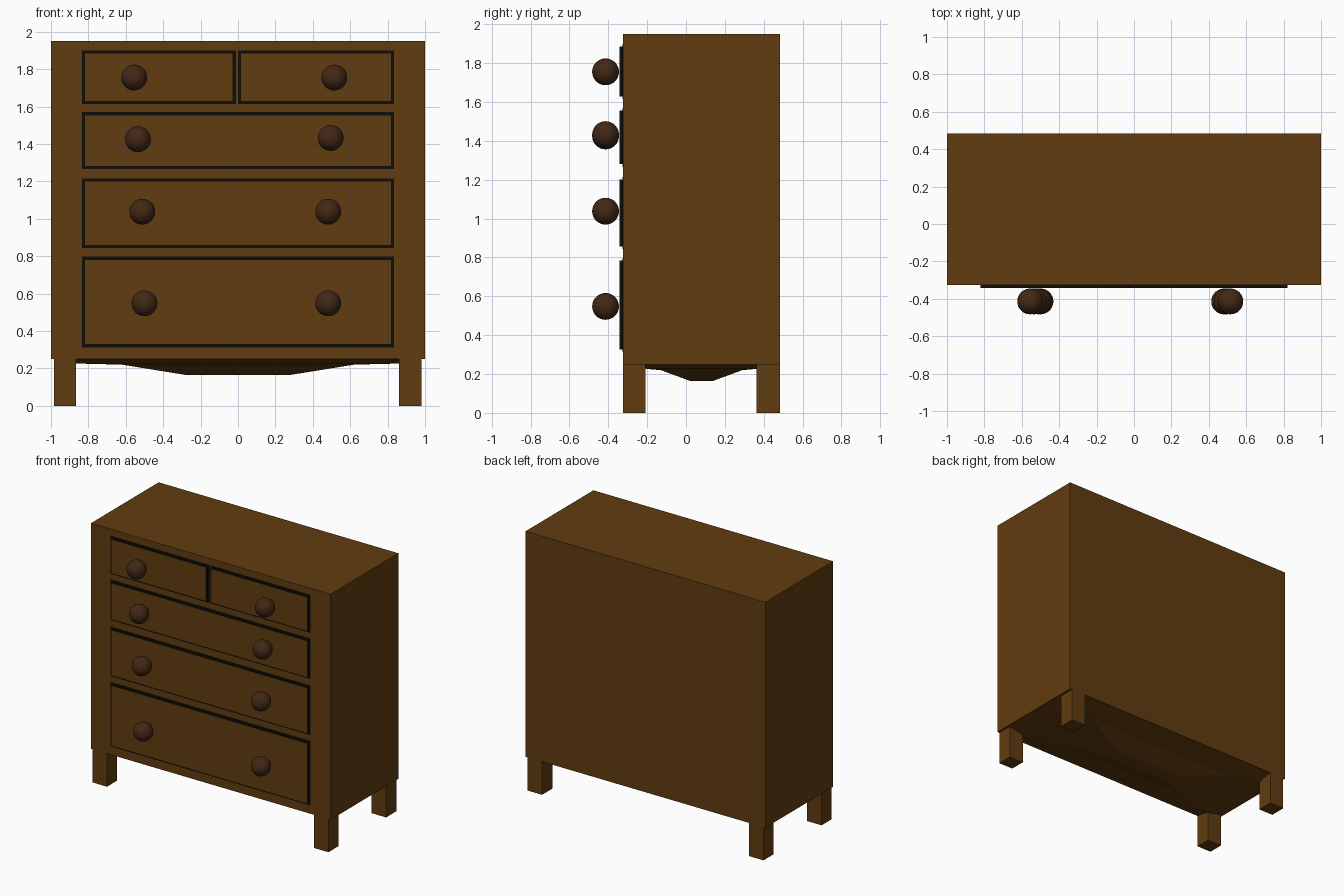
import bpy
import bmesh
from mathutils import Vector

cube = bpy.data.objects.get("Cube")
if cube:
    bpy.data.objects.remove(cube, do_unlink=True)


def material(name, r, g, b):
    mat = bpy.data.materials.new(name)
    mat.use_nodes = True
    mat.diffuse_color = (r, g, b, 1)
    bsdf = next(n for n in mat.node_tree.nodes if n.type == 'BSDF_PRINCIPLED')
    bsdf.inputs["Base Color"].default_value = (r, g, b, 1)
    bsdf.inputs["Roughness"].default_value = 0.8
    return mat


wood = material("warm brown wood", 0.12, 0.045, 0.005)
dark_wood = material("dark brown wood", 0.055, 0.021, 0.008)
black = material("black gap", 0.004, 0.004, 0.003)


def add_object(name, bm, mats):
    mesh = bpy.data.meshes.new(name)
    bmesh.ops.recalc_face_normals(bm, faces=bm.faces)
    bm.to_mesh(mesh)
    bm.free()
    obj = bpy.data.objects.new(name, mesh)
    bpy.context.collection.objects.link(obj)
    for mat in mats:
        mesh.materials.append(mat)
    return obj


def box(name, x, y, z, mats):
    """Box spanning the given (low, high) ranges; a second material fills the front."""
    bm = bmesh.new()
    bmesh.ops.create_cube(bm, size=1)
    for v in bm.verts:
        v.co = Vector([a + (c + 0.5) * (b - a) for c, (a, b) in zip(v.co, (x, y, z))])
    bm.normal_update()
    if len(mats) > 1:
        for f in bm.faces:
            f.material_index = 1 if f.normal.y < -0.9 else 0
    return add_object(name, bm, mats)


FRONT, BACK = -0.325, 0.483
BASE, TOP = 0.25, 1.95

# Cabinet
box("cabinet", (-1, 1), (FRONT, BACK), (BASE, TOP), [wood])

# Legs
for side, x in (("right", (-0.985, -0.865)), ("left", (0.862, 0.982))):
    for end, y in (("front", (FRONT, -0.208)), ("back", (0.362, BACK))):
        box(f"{end}_{side}_leg", x, y, (0, BASE + 0.01), [wood])

# Sagging underside, stepped rings closed by a flat panel
bm = bmesh.new()
rings = []
for half, y0, y1, z in ((0.99, FRONT + 0.01, BACK - 0.01, BASE + 0.002),
                        (0.86, -0.2, 0.36, 0.226),
                        (0.62, -0.13, 0.29, 0.22),
                        (0.28, 0.02, 0.14, 0.165)):
    rings.append([bm.verts.new((x, y, z)) for x, y in
                  ((-half, y0), (half, y0), (half, y1), (-half, y1))])
for outer, inner in zip(rings, rings[1:]):
    for i in range(4):
        j = (i + 1) % 4
        bm.faces.new((outer[i], outer[j], inner[j], inner[i]))
bm.faces.new(rings[-1])
bm.faces.new(rings[0])
add_object("underside", bm, [wood])


def knob(name, x, z):
    bm = bmesh.new()
    bmesh.ops.create_uvsphere(bm, u_segments=32, v_segments=16, radius=0.069)
    bmesh.ops.translate(bm, verts=bm.verts, vec=(x, -0.414, z))
    for f in bm.faces:
        f.smooth = True
    add_object(name, bm, [dark_wood])


# Drawers: black gap plate, raised front with black sides, round knobs
GAP = 0.014
drawers = {
    "top_right": ((-0.834, -0.012), (1.614, 1.899), ((-0.555, 1.755),)),
    "top_left": ((0.0, 0.834), (1.614, 1.899), ((0.515, 1.755),)),
    "upper": ((-0.834, 0.834), (1.266, 1.57), ((-0.535, 1.425), (0.495, 1.432))),
    "middle": ((-0.834, 0.834), (0.843, 1.215), ((-0.512, 1.038), (0.482, 1.038))),
    "bottom": ((-0.834, 0.834), (0.313, 0.797), ((-0.5, 0.548), (0.482, 0.548))),
}
for name, (x, z, knobs) in drawers.items():
    box(name + "_drawer_gap", x, (FRONT - 0.002, FRONT + 0.004), z, [black])
    box(name + "_drawer", (x[0] + GAP, x[1] - GAP), (FRONT - 0.018, FRONT),
        (z[0] + GAP, z[1] - GAP), [black, wood])
    for i, (kx, kz) in enumerate(knobs):
        knob(f"{name}_knob_{i + 1}", kx, kz)
